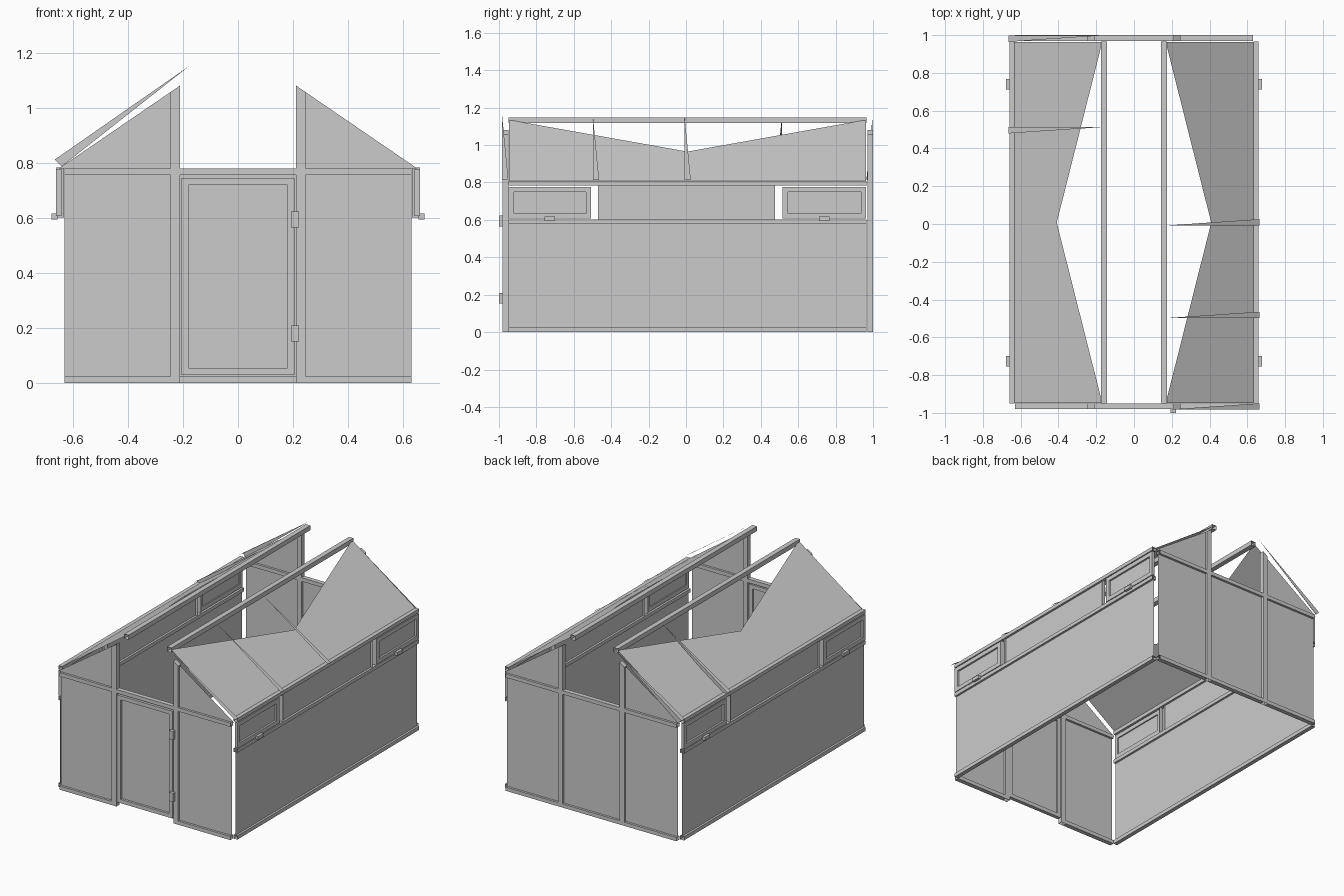
import bpy

if "Cube" in bpy.data.objects:
    bpy.data.objects.remove(bpy.data.objects["Cube"])

FRONT, BACK = -0.965, 0.985      # centre planes of the end walls
Y0, Y1 = -0.95, 0.965            # length of the side walls


def mesh(name, verts, faces):
    me = bpy.data.meshes.new(name)
    me.from_pydata(verts, [], faces)
    me.update()
    ob = bpy.data.objects.new(name, me)
    bpy.context.collection.objects.link(ob)
    return ob


def box(name, x, y, z, skip=""):
    """Box from ranges; axes named in skip get no faces (open profiles)."""
    x, y, z = sorted(x), sorted(y), sorted(z)
    v = [(a, b, c) for a in x for b in y for c in z]
    sides = {"x": [(0, 1, 3, 2), (4, 6, 7, 5)],
             "y": [(0, 4, 5, 1), (2, 3, 7, 6)],
             "z": [(0, 2, 6, 4), (1, 5, 7, 3)]}
    return mesh(name, v, [f for k, fs in sides.items() if k not in skip for f in fs])


def poly(name, pts):
    return mesh(name, pts, [tuple(range(len(pts)))])


def flat_y(name, y, pts):
    return poly(name, [(a, y, c) for a, c in pts])


# End walls: panels, gables, posts and rails
for end, y in (("front", FRONT), ("back", BACK)):
    yr = (y - 0.015, y + 0.015)
    for side, s in (("left", -1), ("right", 1)):
        tag = f"{end}_{side}"
        flat_y(tag + "_panel", y, [(s * .245, .02), (s * .63, .02), (s * .63, .76), (s * .245, .76)])
        flat_y(tag + "_gable", y, [(s * .245, .78), (s * .65, .78), (s * .245, 1.057)])
        box(tag + "_bottom_rail", (s * .245, s * .63), yr, (0, .025), "x")
        box(tag + "_middle_rail", (s * .245, s * .63), yr, (.755, .78), "x")
        # Post with a slanted top
        a, b = s * .21, s * .245
        v = [(px, py, pz) for py in yr for px, pz in ((a, 0), (b, 0), (b, 1.057), (a, 1.081))]
        mesh(tag + "_post", v, [(0, 1, 2, 3), (7, 6, 5, 4), (1, 5, 6, 2), (0, 3, 7, 4), (3, 2, 6, 7)])
    box(end + "_lintel", (-.21, .21), yr, (.755, .78), "x")
box("back_center_bottom_rail", (-.21, .21), (.97, 1.0), (0, .025), "x")
flat_y("back_center_panel", BACK, [(-.21, .02), (.21, .02), (.21, .76), (-.21, .76)])


# Rectangular frame with a panel, used for the door and windows
def framed(name, axis, u, z, depth, w, panel):
    parts = [("stile_a", (u[0], u[0] + w), z), ("stile_b", (u[1] - w, u[1]), z),
             ("rail_a", (u[0] + w, u[1] - w), (z[0], z[0] + w)),
             ("rail_b", (u[0] + w, u[1] - w), (z[1] - w, z[1]))]
    for n, ur, zr in parts:
        if axis == "y":
            box(f"{name}_{n}", ur, depth, zr)
        else:
            box(f"{name}_{n}", depth, ur, zr)
    c = [(u[0] + w, z[0] + w), (u[1] - w, z[0] + w), (u[1] - w, z[1] - w), (u[0] + w, z[1] - w)]
    poly(name + "_panel", [(a, panel, b) if axis == "y" else (panel, a, b) for a, b in c])


framed("door", "y", (-.205, .205), (.03, .745), (-.98, -.955), .026, FRONT)
for i, z in enumerate((.152, .565)):
    box(f"door_hinge_{i}", (.192, .222), (-1.0, -.98), (z, z + .058))

# Side walls: lower panel, rails, windows with catches
for side, s in (("left", -1), ("right", 1)):
    xr = (s * .632, s * .66)
    px = s * .646
    poly(side + "_lower_panel", [(px, Y0, .02), (px, Y1, .02), (px, Y1, .59), (px, Y0, .59)])
    poly(side + "_upper_panel", [(px, -.47, .59), (px, .475, .59), (px, .475, .785), (px, -.47, .785)])
    box(side + "_bottom_rail", xr, (Y0, Y1), (0, .025), "y")
    box(side + "_middle_rail", xr, (Y0, Y1), (.578, .602), "y")
    box(side + "_eave_rail", xr, (Y0, Y1), (.783, .807), "y")
    for end, yr, post in (("front", (-.948, -.507), (-.505, -.47)), ("back", (.517, .963), (.475, .515))):
        box(f"{side}_{end}_mullion", xr, post, (.602, .783), "xz")
        framed(f"{side}_{end}_window", "x", yr, (.607, .777), (s * .64, s * .66), .028, s * .648)
        cy = sum(yr) / 2
        box(f"{side}_{end}_catch", (s * .655, s * .677), (cy - .028, cy + .028), (.594, .617))
    # Ridge beam, open at the ends
    box(side + "_ridge_beam", (s * .142, s * .175), (Y0, Y1), (1.117, 1.148), "y")

# Roof sheets: each with a triangular opening towards the ridge,
# the left one is the right one turned half round
MID = 0.0075
for side, s in (("right", 1), ("left", -1)):
    def P(x, y, z, s=s):
        return (s * x, MID + s * y, z)
    r0, r1 = P(.168, -.955, 1.135), P(.168, .955, 1.135)
    e0, e1 = P(.65, -.955, .795), P(.65, .955, .795)
    c = P(.409, 0, .965)
    mesh(side + "_roof_sheet", [r0, r1, e0, e1, c], [(0, 2, 4), (2, 3, 4), (4, 3, 1)])
    # Tapered roof bars lying on the sheet
    bars = (-.975, -.49, 0) if s == 1 else (-.975, -.49)
    for i, y in enumerate(bars):
        a, b, tip = P(.665, y - .015, .812), P(.665, y + .018, .812), P(.175, y - .015, 1.153)
        mesh(f"{side}_roof_bar_{i}", [a, b, tip], [(0, 1, 2)])
        if s == -1:
            mesh(f"{side}_roof_bar_side_{i}", [a, P(.64, y - .015, .787), tip], [(0, 1, 2)])
